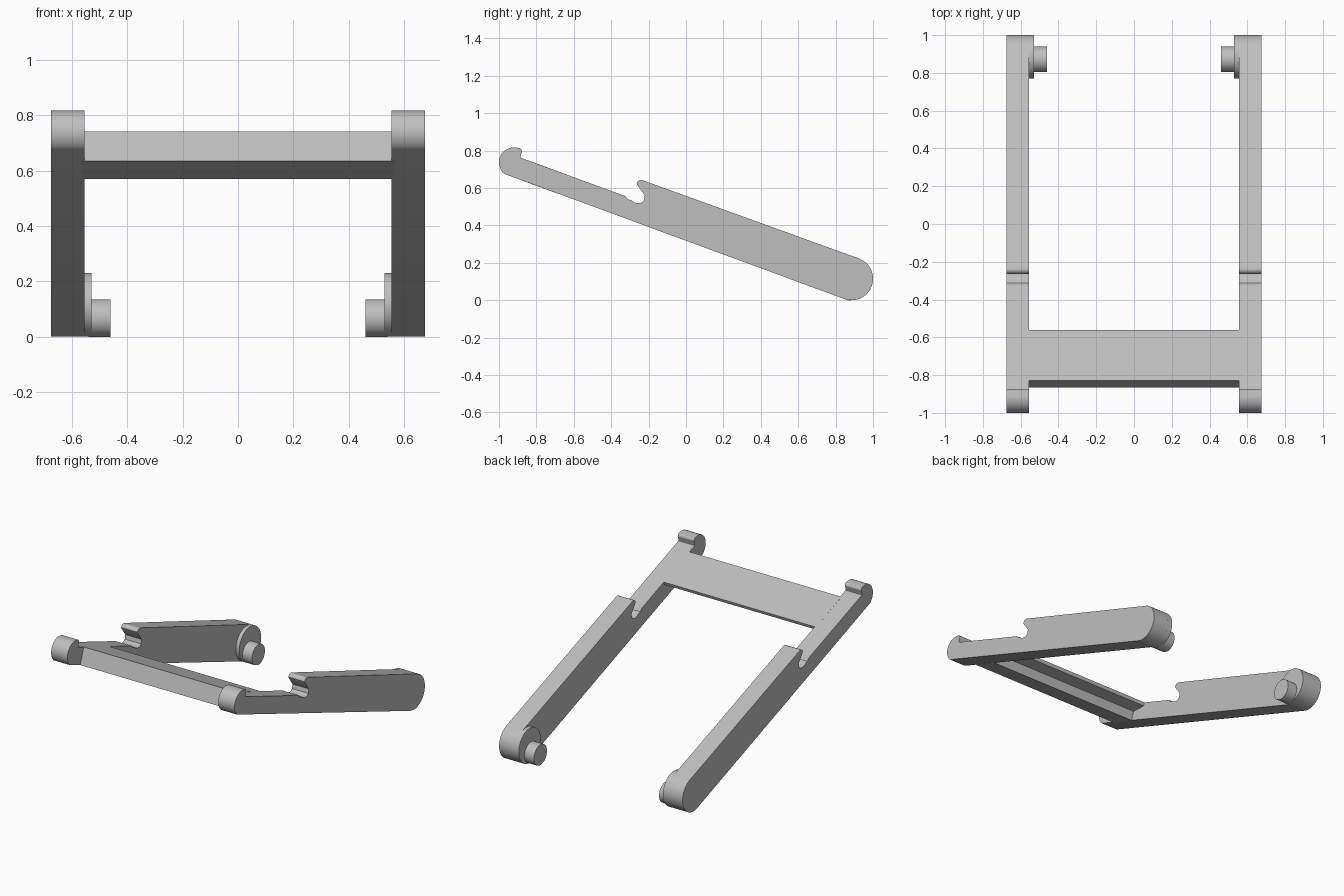
import bpy, bmesh, math
from math import cos, sin, radians

cube = bpy.data.objects.get("Cube")
if cube:
    bpy.data.objects.remove(cube, do_unlink=True)

grey = bpy.data.materials.new("light grey")
grey.use_nodes = True
colour = (0.52, 0.52, 0.52, 1)
grey.diffuse_color = colour
grey.node_tree.nodes["Principled BSDF"].inputs["Base Color"].default_value = colour

INNER, OUTER = 0.555, 0.675      # arm sides
SLOPE = -0.3675                  # tilt of the frame
TILT = math.atan(SLOPE)
CAP_Y, CAP_Z, CAP_R = 0.885, 0.115, 0.115


def arc(cy, cz, r, start, end, n):
    """Points of an arc in the side plane, angles in degrees."""
    angles = [radians(start + (end - start) * i / n) for i in range(n + 1)]
    return [(cy + r * cos(a), cz + r * sin(a)) for a in angles]


def extrude(name, profile, x0, x1):
    """Side profile pulled from x0 to x1."""
    bm = bmesh.new()
    face = bm.faces.new([bm.verts.new((x0, y, z)) for y, z in profile])
    pulled = bmesh.ops.extrude_face_region(bm, geom=[face], use_keep_orig=True)
    moved = [v for v in pulled["geom"] if isinstance(v, bmesh.types.BMVert)]
    bmesh.ops.translate(bm, verts=moved, vec=(x1 - x0, 0, 0))
    bmesh.ops.recalc_face_normals(bm, faces=bm.faces)
    mesh = bpy.data.meshes.new(name)
    bm.to_mesh(mesh)
    bm.free()
    obj = bpy.data.objects.new(name, mesh)
    bpy.context.collection.objects.link(obj)
    mesh.materials.append(grey)
    bpy.ops.object.select_all(action='DESELECT')
    obj.select_set(True)
    bpy.context.view_layer.objects.active = obj
    bpy.ops.object.shade_smooth_by_angle(angle=radians(30))
    return obj


def underside(y):
    return 0.007 + SLOPE * (y - 0.846)


# Arm outline: front hook, thin stretch, latch notch, thick stretch, round end
tilt = math.degrees(TILT)
arm = arc(-0.92, 0.737, 0.08, 230, 75, 20)
arm += arc(-0.897, 0.795, 0.02, 60, -40, 5)
arm += [(-0.885, 0.762)]
arm += [(-0.325, 0.557), (-0.312, 0.54)]
arm += arc(-0.255, 0.573, 0.054, 225, 290, 6)
arm += [(-0.226, 0.532), (-0.22, 0.56), (-0.262, 0.618)]
arm += arc(-0.24, 0.619, 0.024, 170, 90 + tilt, 6)
arm += arc(CAP_Y, CAP_Z, CAP_R, 90 + tilt, -90 + tilt, 24)

# Round boss and peg, the peg trimmed flush with the underside of the arm
boss = arc(CAP_Y, CAP_Z, CAP_R, 0, 352.5, 47)
peg = [(y, max(z, underside(y)) if y < 0.87 else z)
       for y, z in arc(0.872, 0.067, 0.068, 0, 352.5, 47)]

for side, s in (("left", 1), ("right", -1)):
    extrude(side + "_arm", arm, s * INNER, s * OUTER)
    extrude(side + "_boss", boss, s * 0.53, s * (INNER + 0.01))
    extrude(side + "_peg", peg, s * 0.46, s * 0.54)

# Cross bar: flush with the thin stretch, stepped thinner towards the back
bar = [(-0.865, underside(-0.865)), (-0.828, 0.742), (-0.56, 0.643),
       (-0.568, 0.622), (-0.665, 0.625), (-0.685, underside(-0.685))]
extrude("cross_bar", bar, -INNER - 0.01, INNER + 0.01)
